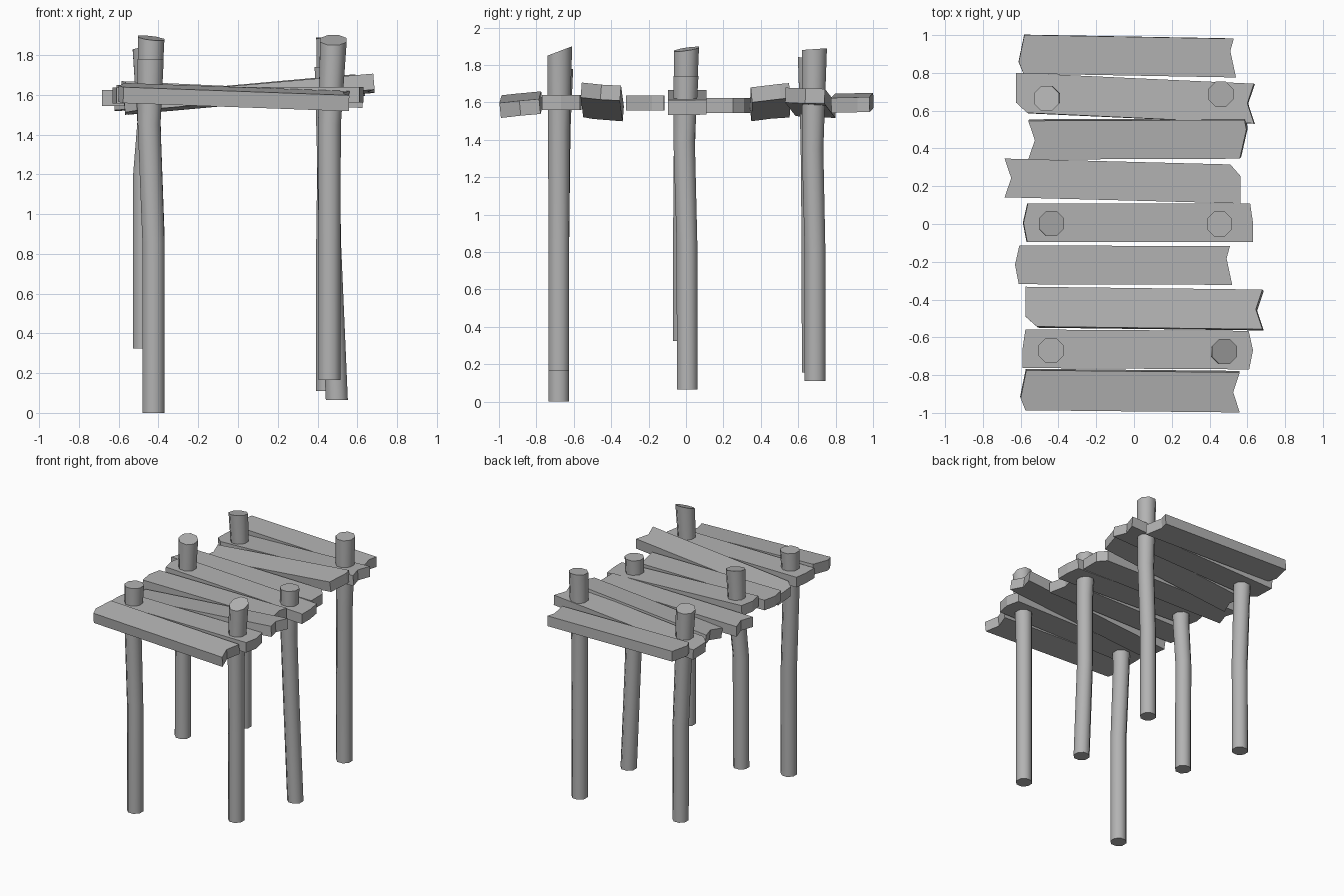
import bpy, bmesh, math

cube = bpy.data.objects.get("Cube")
if cube:
    bpy.data.objects.remove(cube, do_unlink=True)

grey = bpy.data.materials.new("weathered grey wood")
grey.use_nodes = True
colour = (0.45, 0.45, 0.45, 1)
grey.diffuse_color = colour
grey.node_tree.nodes["Principled BSDF"].inputs["Base Color"].default_value = colour

# Worn plank ends: (inset, position across the width), back edge to front edge
ENDS = {
    "notch": [(0, 1), (.035, .5), (0, 0)],
    "hook": [(.012, 1), (.03, .68), (0, 0)],
    "point": [(.023, 1), (0, .5), (.02, 0)],
    "blunt": [(.015, 1), (0, .5), (0, 0)],
    "front_chip": [(0, 1), (0, .25), (.06, 0)],
    "back_chip": [(.055, 1), (0, .7), (0, 0)],
    "front_slant": [(.03, 1), (0, .3), (.025, 0)],
    "back_slant": [(.01, 1), (0, .75), (.035, 0)],
}
THICK = 0.08


def finish(name, bm, smooth=False):
    bmesh.ops.recalc_face_normals(bm, faces=bm.faces)
    mesh = bpy.data.meshes.new(name)
    bm.to_mesh(mesh)
    bm.free()
    mesh.materials.append(grey)
    obj = bpy.data.objects.new(name, mesh)
    bpy.context.collection.objects.link(obj)
    if smooth:
        bpy.ops.object.select_all(action="DESELECT")
        obj.select_set(True)
        bpy.context.view_layer.objects.active = obj
        bpy.ops.object.shade_smooth_by_angle(angle=math.radians(50))


def plank(name, y, width, yaw, left, right, z, pitch, roll):
    """Extruded worn board; left and right are (x, end style) pairs."""
    outline = [(left[0] + inset, v) for inset, v in ENDS[left[1]]]
    outline += [(right[0] - inset, v) for inset, v in reversed(ENDS[right[1]])]
    bm = bmesh.new()
    top, bottom = [], []
    for x, v in outline:
        across = (v - .5) * width
        height = z + pitch * x + roll * across + THICK / 2
        py = y + yaw * x + across
        top.append(bm.verts.new((x, py, height)))
        bottom.append(bm.verts.new((x + pitch * THICK, py + roll * THICK, height - THICK)))
    bm.faces.new(top)
    bm.faces.new(bottom)
    for i in range(len(top)):
        j = (i + 1) % len(top)
        bm.faces.new((top[i], top[j], bottom[j], bottom[i]))
    finish(name, bm)


def post(name, path, radii, slope):
    """Crooked eight-sided trunk with a slanted cut on top."""
    bm = bmesh.new()
    rings = []
    for (cx, cy, cz), r in zip(path, radii):
        tilt = slope if len(rings) == len(path) - 1 else (0, 0)
        ring = []
        for k in range(8):
            a = math.tau * (k + .5) / 8
            dx, dy = r * math.cos(a), r * math.sin(a)
            ring.append(bm.verts.new((cx + dx, cy + dy, cz + tilt[0] * dx + tilt[1] * dy)))
        rings.append(ring)
    bm.faces.new(rings[0])
    bm.faces.new(rings[-1])
    for low, high in zip(rings, rings[1:]):
        for k in range(8):
            n = (k + 1) % 8
            bm.faces.new((low[k], low[n], high[n], high[k]))
    finish(name, bm, smooth=True)


# Deck boards, back to front
plank("plank_back", .888, .205, -.018, (-.61, "front_slant"), (.54, "hook"), 1.597, -.02, .02)
plank("plank_back_support", .667, .21, -.046, (-.625, "front_chip"), (.635, "notch"), 1.598, .06, -.03)
plank("plank_back_tilted", .446, .205, .004, (-.56, "notch"), (.595, "back_slant"), 1.6, .09, .1)
plank("plank_back_inner", .226, .205, -.026, (-.685, "notch"), (.565, "back_chip"), 1.584, 0, 0)
plank("plank_middle_support", .006, .205, 0, (-.585, "point"), (.63, "blunt"), 1.602, -.045, 0)
plank("plank_front_inner", -.218, .205, -.003, (-.63, "point"), (.52, "hook"), 1.597, 0, 0)
plank("plank_front_tilted", -.444, .21, -.012, (-.575, "front_chip"), (.68, "notch"), 1.598, .088, -.08)
plank("plank_front_support", -.664, .204, -.006, (-.59, "blunt"), (.63, "point"), 1.6, 0, 0)
plank("plank_front", -.886, .212, -.01, (-.6, "front_slant"), (.56, "notch"), 1.588, -.036, .1)

# Posts: foot, lower bend, upper bend, top
RADII = (.06, .06, .062, .072)
post("front_right_post", [(-.425, -.68, 0), (-.425, -.68, .85), (-.447, -.675, 1.45), (-.44, -.67, 1.78)], RADII, (0, 0))
post("front_left_post", [(.46, -.68, .165), (.46, -.68, .85), (.46, -.68, 1.45), (.48, -.675, 1.875)], RADII, (0, .38))
post("middle_right_post", [(-.472, -.015, .325), (-.472, -.012, 1.2), (-.446, -.005, 1.5), (-.437, .003, 1.885)], RADII, (-.12, .15))
post("middle_left_post", [(.497, .007, .065), (.463, .005, .85), (.452, -.01, 1.4), (.452, 0, 1.74)], RADII, (0, 0))
post("back_right_post", [(-.425, .675, .155), (-.425, .673, .9), (-.445, .67, 1.4), (-.463, .665, 1.83)], RADII, (.08, -.15))
post("back_left_post", [(.448, .69, .11), (.448, .69, .8), (.457, .677, 1.35), (.46, .687, 1.885)], RADII, (0, .07))
